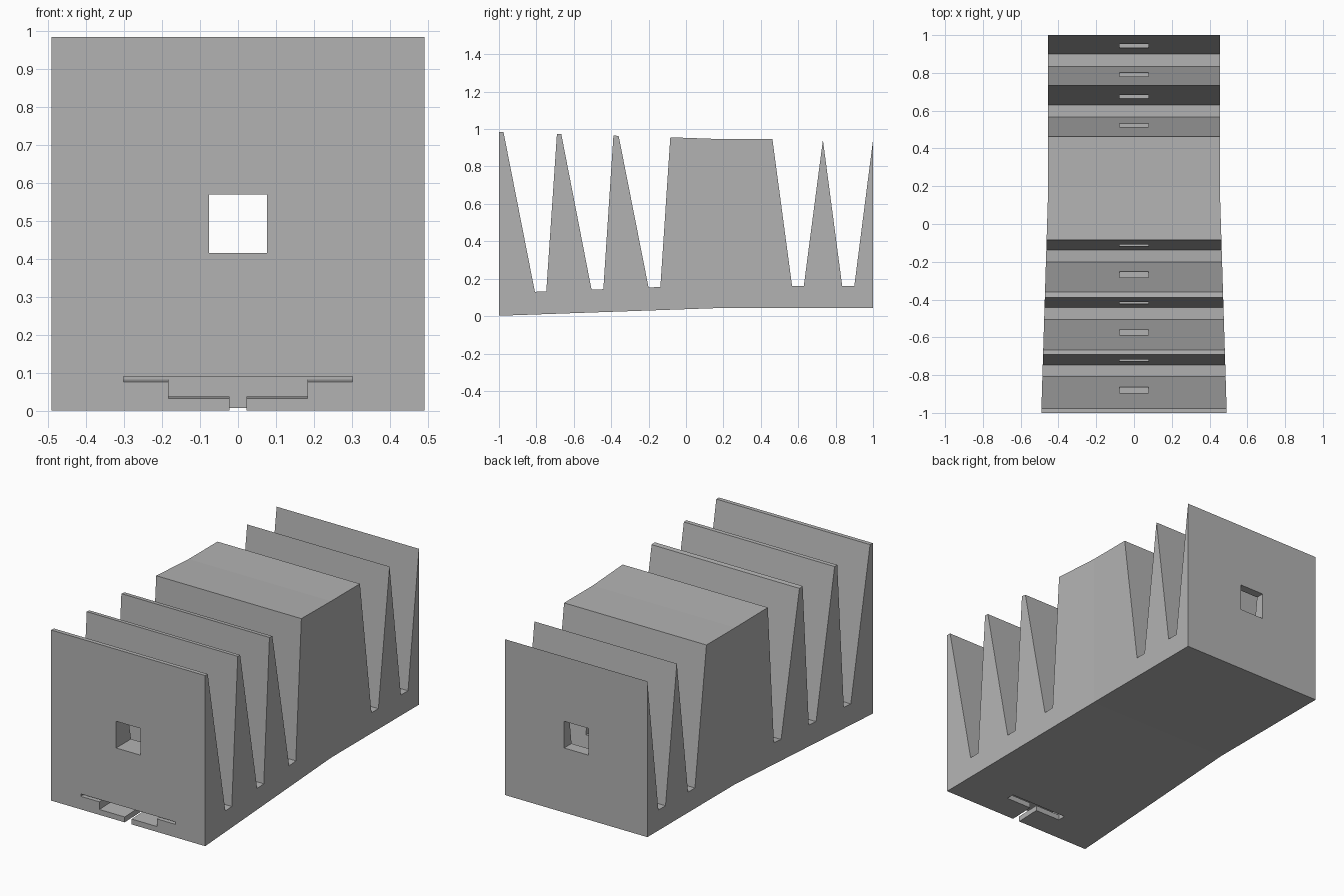
import bpy, bmesh

cube = bpy.data.objects.get("Cube")
if cube:
    bpy.data.objects.remove(cube, do_unlink=True)

grey = bpy.data.materials.new("plain grey")
grey.use_nodes = True
colour = (0.45, 0.45, 0.45, 1)
grey.diffuse_color = colour
grey.node_tree.nodes["Principled BSDF"].inputs["Base Color"].default_value = colour

BEND = 0.2      # where the taper of the front part stops
SLOPE = 0.035   # rise of the underside towards the bend


def add_object(name, bm):
    bmesh.ops.recalc_face_normals(bm, faces=bm.faces)
    mesh = bpy.data.meshes.new(name)
    bm.to_mesh(mesh)
    bm.free()
    mesh.materials.append(grey)
    obj = bpy.data.objects.new(name, mesh)
    bpy.context.collection.objects.link(obj)
    return obj


def prism(points, direction):
    bm = bmesh.new()
    face = bm.faces.new([bm.verts.new(p) for p in points])
    new = bmesh.ops.extrude_face_region(bm, geom=[face])["geom"]
    verts = [v for v in new if isinstance(v, bmesh.types.BMVert)]
    bmesh.ops.translate(bm, verts=verts, vec=direction)
    return bm


def cut(body, name, bm):
    cutter = add_object(name, bm)
    cutter.hide_render = True
    mod = body.modifiers.new(name, "BOOLEAN")
    mod.operation, mod.solver, mod.object = "DIFFERENCE", "EXACT", cutter
    bpy.context.view_layer.objects.active = body
    bpy.ops.object.modifier_apply(modifier=mod.name)
    bpy.data.objects.remove(cutter, do_unlink=True)


# Finned body: side profile extruded across, then narrowed towards the bend
profile = [
    (-1, 0.002), (-1, 0.985), (-0.976, 0.985),
    (-0.808, 0.13), (-0.747, 0.132), (-0.69, 0.975), (-0.667, 0.974),
    (-0.505, 0.141), (-0.442, 0.144), (-0.388, 0.966), (-0.36, 0.963),
    (-0.2, 0.152), (-0.137, 0.157), (-0.084, 0.956), (BEND, 0.946),
    (0.462, 0.946), (0.567, 0.162), (0.63, 0.162), (0.732, 0.942),
    (0.835, 0.162), (0.9, 0.162), (1, 0.942), (1, 0.044), (BEND, 0.044),
]
bm = prism([(-1, y, z) for y, z in profile], (2, 0, 0))
bmesh.ops.bisect_plane(bm, geom=bm.verts[:] + bm.edges[:] + bm.faces[:],
                       plane_co=(0, BEND, 0), plane_no=(0, 1, 0))
for v in bm.verts:
    v.co.x *= 0.454 + 0.037 * max(0, BEND - v.co.y) / (1 + BEND)
body = add_object("finned_body", bm)

# Square bore along the whole length
bore = [(-0.077, -2, 0.416), (0.077, -2, 0.416), (0.077, -2, 0.57), (-0.077, -2, 0.57)]
cut(body, "bore_cutter", prism(bore, (0, 4, 0)))

# Stepped keyway in the front, following the sloping underside
half = [(0.022, -0.1), (0.022, 0.033), (0.183, 0.033), (0.183, 0.077),
        (0.302, 0.077), (0.302, 0.091)]
outline = half + [(-x, z) for x, z in reversed(half)]
keyway = prism([(x, -1.1, z) for x, z in outline], (0, 0.29, 0))

# Cross slot that opens the keyway through the underside
slot = [(x, -0.855, z) for x, z in ((-0.183, -0.1), (0.183, -0.1), (0.183, 0.06), (-0.183, 0.06))]
cross_slot = prism(slot, (0, 0.045, 0))

for name, cutter in (("keyway_cutter", keyway), ("cross_slot_cutter", cross_slot)):
    for v in cutter.verts:
        v.co.z += SLOPE * (v.co.y + 1)
    cut(body, name, cutter)
